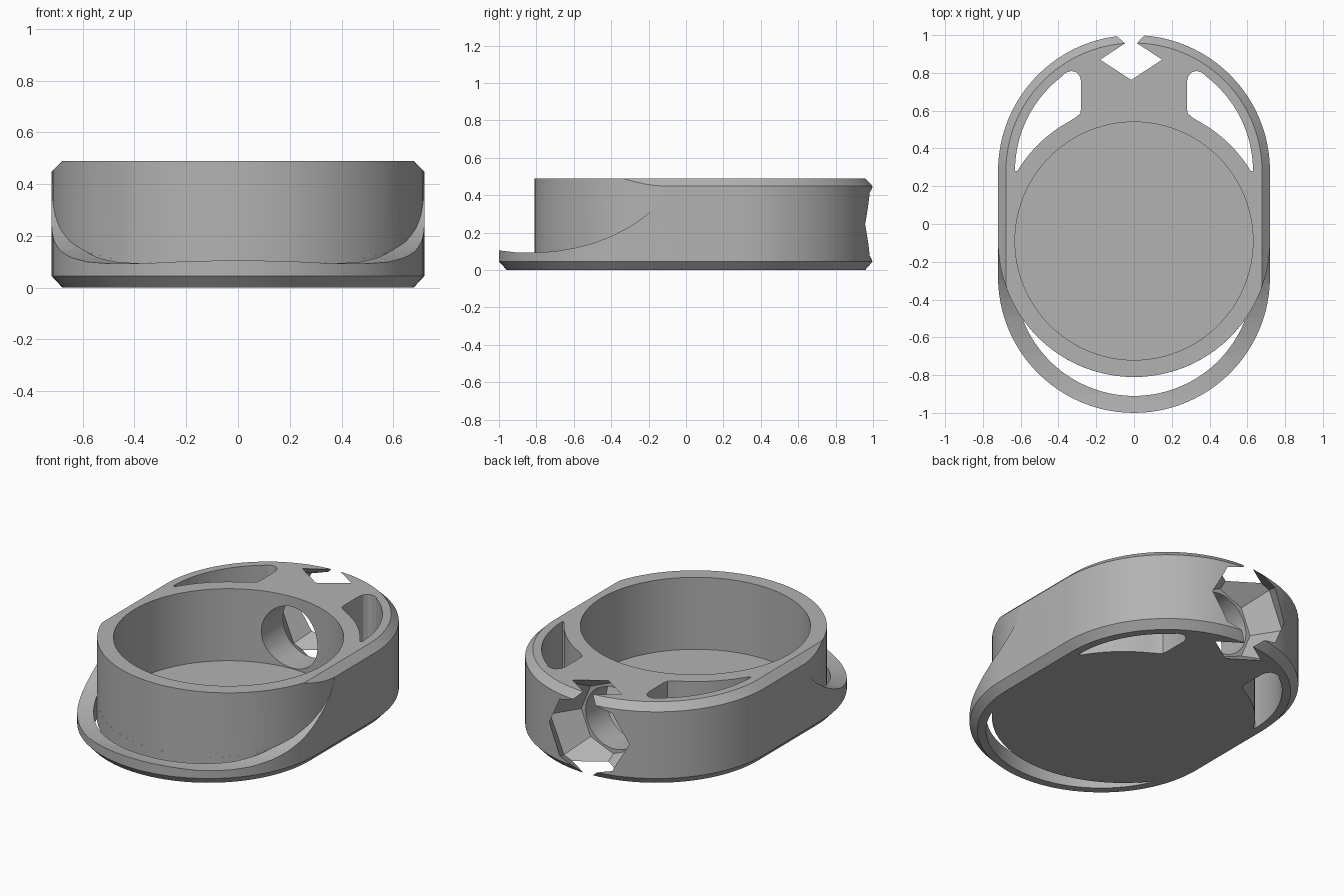
import bpy, bmesh
from math import sin, cos, pi, radians, sqrt

cube = bpy.data.objects.get("Cube")
if cube:
    bpy.data.objects.remove(cube)

R, WALL, TOP, BEVEL = 0.72, 0.09, 0.49, 0.042   # outer radius, wall, height, chamfer
END_Y, CUP_Y = 0.28, -0.09                      # centres of the end arcs and the cup
PORT_X, PORT_Z = -0.015, 0.245

grey = bpy.data.materials.new("matte_grey")
grey.use_nodes = True
grey.diffuse_color = (0.45, 0.45, 0.45, 1)
grey.node_tree.nodes["Principled BSDF"].inputs["Base Color"].default_value = grey.diffuse_color


def loft(name, loops):
    """Closed solid through matching loops of 3D points."""
    bm = bmesh.new()
    rings = [[bm.verts.new(p) for p in loop] for loop in loops]
    n = len(rings[0])
    for a, b in zip(rings, rings[1:]):
        for i in range(n):
            j = (i + 1) % n
            bm.faces.new((a[i], a[j], b[j], b[i]))
    bm.faces.new(rings[0])
    bm.faces.new(rings[-1])
    bmesh.ops.recalc_face_normals(bm, faces=bm.faces)
    mesh = bpy.data.meshes.new(name)
    bm.to_mesh(mesh)
    bm.free()
    mesh.materials.append(grey)
    ob = bpy.data.objects.new(name, mesh)
    bpy.context.collection.objects.link(ob)
    return ob


def prism(name, outline, z0, z1):
    return loft(name, [[(x, y, z) for x, y in outline] for z in (z0, z1)])


def arc(cy, r, a0, a1, n):
    angles = [radians(a0 + (a1 - a0) * i / n) for i in range(n + 1)]
    return [(r * cos(a), cy + r * sin(a)) for a in angles]


def circle(cy, r, n=96):
    return arc(cy, r, 0, 360, n)[:-1]


def port_ring(y, r, n, turn=0.0):
    """Ring around the rear port axis."""
    return [(PORT_X + r * cos(2 * pi * i / n + turn), y,
             PORT_Z + r * sin(2 * pi * i / n + turn)) for i in range(n)]


def cut(target, cutter):
    mod = target.modifiers.new("cut", 'BOOLEAN')
    mod.operation = 'DIFFERENCE'
    mod.solver = 'EXACT'
    mod.object = cutter
    cutter.hide_render = True
    deps = bpy.context.evaluated_depsgraph_get()
    mesh = bpy.data.meshes.new_from_object(target.evaluated_get(deps))
    target.modifiers.clear()
    target.data = mesh
    bpy.data.objects.remove(cutter)


# Chamfered oblong body
def oblong(inset, z):
    r = R - inset
    pts = arc(END_Y, r, 0, 180, 48) + arc(-END_Y, r, 180, 360, 48)
    return [(x, y, z) for x, y in pts]


body = loft("housing_body", [oblong(BEVEL, 0), oblong(0, 0.045),
                             oblong(0, TOP - BEVEL), oblong(BEVEL, TOP)])

# Front relief: sweeping profile that leaves the round cup wall standing
sweep = [(-1.2, 0.13), (-1.0, 0.105), (-0.9, 0.093), (-0.8, 0.093), (-0.7, 0.1),
         (-0.6, 0.117), (-0.5, 0.142), (-0.4, 0.18), (-0.3, 0.232), (-0.22, 0.287),
         (-0.15, 0.35), (-0.11, 0.42), (-0.095, 0.7), (-1.2, 0.7)]
relief = loft("front_relief", [[(x, y, z) for y, z in sweep] for x in (-1, 1)])
cut(relief, prism("cup_keep", circle(CUP_Y, R), -0.5, 1))
cut(body, relief)

# Crescent slot between the front lip and the cup
inner = R - WALL
meet_y = (inner ** 2 - R ** 2 + CUP_Y ** 2 - END_Y ** 2) / (2 * (END_Y + CUP_Y))
meet_y = -0.505 if abs(meet_y) > 1 else meet_y
crescent = [p for p in arc(-END_Y, inner, 180, 360, 96) if p[1] < meet_y]
crescent += [p for p in arc(CUP_Y, R, 360, 180, 96) if p[1] < meet_y]
cut(body, prism("front_slot", crescent, -0.5, 1))

# Pair of rounded rear slots
slot = arc(CUP_Y, R, 31, 62, 20)
slot += [(0.305, 0.567), (0.285, 0.585), (0.28, 0.61), (0.28, 0.755),
         (0.288, 0.785), (0.305, 0.803), (0.33, 0.81), (0.36, 0.802)]
slot += arc(END_Y, inner, 53, 0, 24)
for side in (-1, 1):
    cut(body, prism("rear_slot", [(side * x, y) for x, y in slot], -0.5, 1))

# Round cup recess
cut(body, prism("cup_recess", circle(CUP_Y, inner), 0.055, 1))

# Faceted rear socket and the round port into the cup
cut(body, loft("rear_socket", [port_ring(0.715, 0.215, 8), port_ring(0.87, 0.313, 8),
                               port_ring(1.025, 0.215, 8), port_ring(1.1, 0.17, 8)]))
cut(body, loft("rear_port", [port_ring(y, 0.185, 40, 0.03) for y in (0.44, 0.76)]))

# Smooth the round walls, keep the edges crisp
bpy.ops.object.select_all(action='DESELECT')
body.select_set(True)
bpy.context.view_layer.objects.active = body
bpy.ops.object.shade_smooth_by_angle(angle=radians(25))
